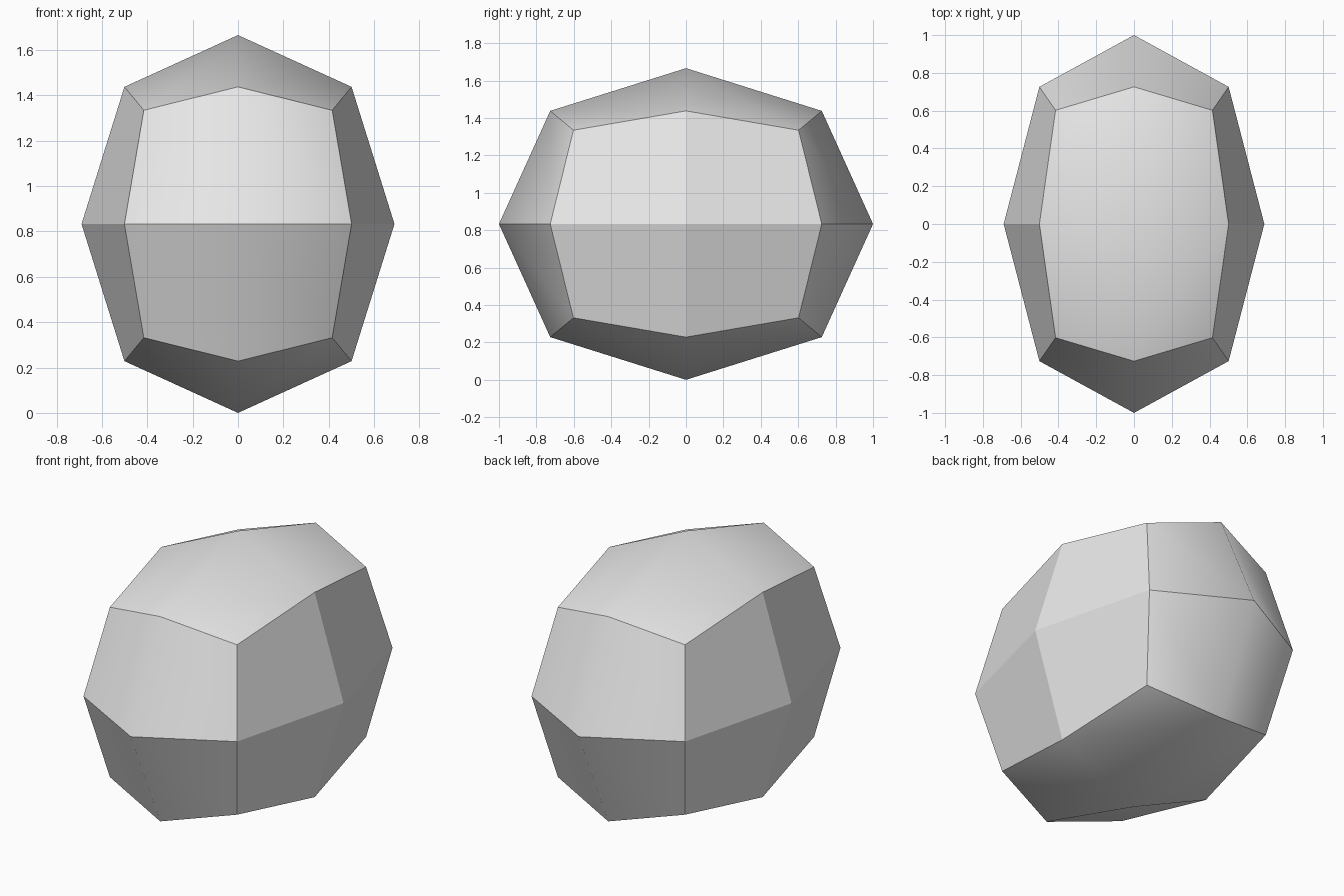
import bpy
import bmesh

default = bpy.data.objects.get("Cube")
if default:
    bpy.data.objects.remove(default, do_unlink=True)

HALF = (0.69, 1.0, 0.833)              # half sizes of the rounded block
ROUNDING = {1: 1.0, 2: 0.726, 3: 0.602}  # face centre, edge middle, corner

# Single grey material
grey = bpy.data.materials.new("light grey")
grey.use_nodes = True
grey.diffuse_color = (0.8, 0.8, 0.8, 1)
grey.node_tree.nodes["Principled BSDF"].inputs["Base Color"].default_value = (0.8, 0.8, 0.8, 1)

# Cube with every side split into four quads
bm = bmesh.new()
bmesh.ops.create_cube(bm, size=2)
bmesh.ops.subdivide_edges(bm, edges=bm.edges[:], cuts=1, use_grid_fill=True)
bm.normal_update()


def axes_used(v):
    return sum(abs(c) > 0.5 for c in v.co)


# Sharp box edges, and a sharp crease at mid height across front and back
for e in bm.edges:
    box_edge = all(axes_used(v) >= 2 for v in e.verts)
    crease = all(abs(v.co.z) < 0.1 and abs(v.co.y) > 0.5 for v in e.verts)
    e.smooth = not (box_edge or crease)

# Left and right sides stay faceted, the others are smooth
for f in bm.faces:
    f.smooth = abs(f.normal.x) < 0.5

# Round the cube off and stretch it to size
for v in bm.verts:
    k = ROUNDING[axes_used(v)]
    v.co = [c * k * h for c, h in zip(v.co, HALF)]
    v.co.z += HALF[2]

mesh = bpy.data.meshes.new("rounded_block")
bm.to_mesh(mesh)
bm.free()
mesh.materials.append(grey)
block = bpy.data.objects.new("rounded_block", mesh)
bpy.context.collection.objects.link(block)
